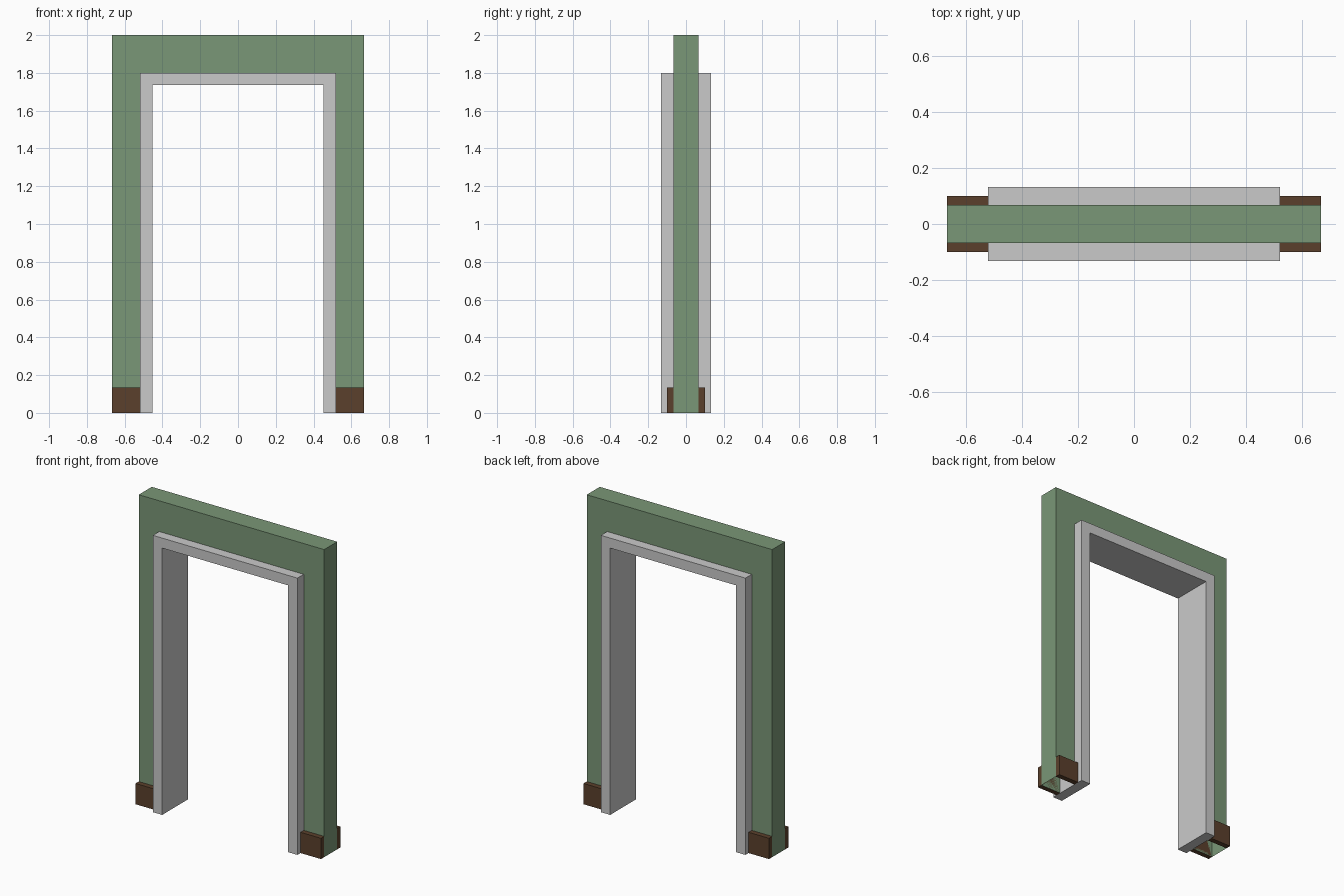
import bpy
import bmesh

cube = bpy.data.objects.get("Cube")
if cube:
    bpy.data.objects.remove(cube, do_unlink=True)


def make_material(name, rgb):
    mat = bpy.data.materials.new(name)
    mat.use_nodes = True
    color = (*rgb, 1.0)
    mat.diffuse_color = color
    mat.node_tree.nodes["Principled BSDF"].inputs["Base Color"].default_value = color
    return mat


def finish(bm, name, mat):
    mesh = bpy.data.meshes.new(name)
    bm.to_mesh(mesh)
    bm.free()
    mesh.materials.append(mat)
    obj = bpy.data.objects.new(name, mesh)
    bpy.context.collection.objects.link(obj)
    return obj


def portal(name, outer, top, inner, inner_top, half_depth, sides, mat):
    """Extrude an upside-down U along y, keeping only the listed rim faces."""
    half = [(outer, 0), (outer, top), (inner, inner_top), (inner, 0)]
    (ox, oz), (_, ot), (ix, it), (_, iz) = half
    profile = [(-ox, oz), (-ox, ot), (ox, ot), (ox, oz),
               (ix, iz), (ix, it), (-ix, it), (-ix, iz)]
    bm = bmesh.new()
    front = [bm.verts.new((x, -half_depth, z)) for x, z in profile]
    back = [bm.verts.new((x, half_depth, z)) for x, z in profile]
    bm.faces.new(front[::-1])
    bm.faces.new(back)
    for k in sides:
        n = (k + 1) % len(profile)
        bm.faces.new((front[k], front[n], back[n], back[k]))
    return finish(bm, name, mat)


def box(name, x, y, z, mat):
    bm = bmesh.new()
    bmesh.ops.create_cube(bm, size=1)
    for v in bm.verts:
        v.co = [lo if c < 0 else hi for c, (lo, hi) in zip(v.co, (x, y, z))]
    return finish(bm, name, mat)


green = make_material("wall green", (0.195, 0.31, 0.184))
grey = make_material("frame pale grey", (0.59, 0.59, 0.59))
brown = make_material("baseboard brown", (0.104, 0.051, 0.025))

WALL_X, OPEN_X, OPEN_Z = 0.667, 0.52, 1.8
WALL_Y, BOARD_Y = 0.067, 0.1

# Wall shell: open underneath and where the frame lines the opening
portal("wall", WALL_X, 2.0, OPEN_X, OPEN_Z, WALL_Y, range(3), green)

# Door frame lining the opening and standing proud on both faces
portal("door_frame", OPEN_X, OPEN_Z, 0.453, 1.735, 0.132, range(8), grey)

# Baseboards on both faces of each leg
for side, sx in (("left", 1), ("right", -1)):
    for face, sy in (("front", -1), ("back", 1)):
        box(f"baseboard_{face}_{side}",
            sorted((sx * OPEN_X, sx * WALL_X)),
            sorted((sy * WALL_Y, sy * BOARD_Y)),
            (0, 0.135), brown)
